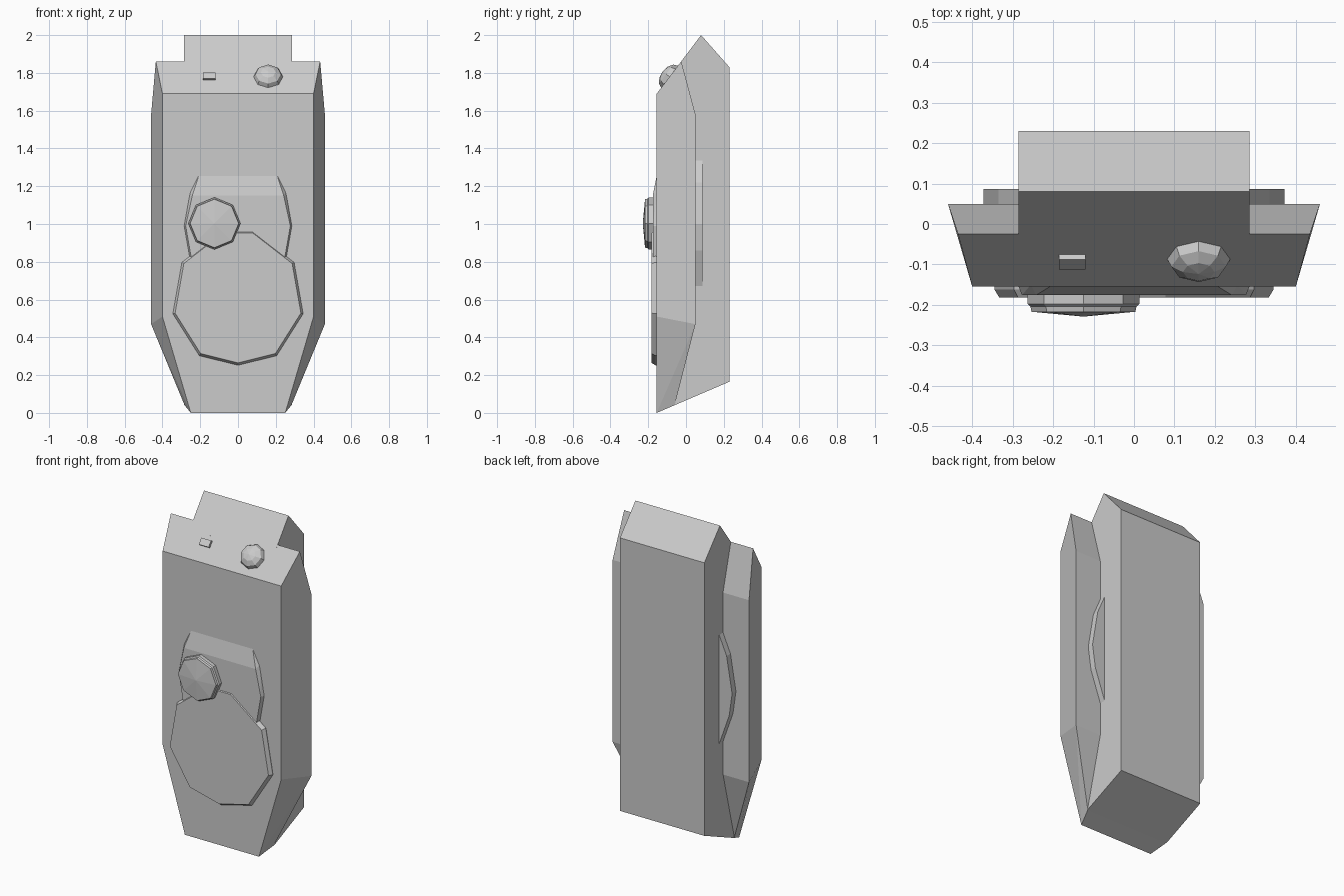
import bpy, bmesh, math
from mathutils import Matrix, Vector

if "Cube" in bpy.data.objects:
    bpy.data.objects.remove(bpy.data.objects["Cube"])


def finish(name, bm):
    bmesh.ops.recalc_face_normals(bm, faces=bm.faces)
    me = bpy.data.meshes.new(name)
    bm.to_mesh(me)
    bm.free()
    ob = bpy.data.objects.new(name, me)
    bpy.context.collection.objects.link(ob)
    return ob


def loft(name, rings, tip=None):
    """Skin matching rings of points and close both ends (optional tip)."""
    bm = bmesh.new()
    rows = [[bm.verts.new(p) for p in r] for r in rings]
    n = len(rows[0])
    for a, b in zip(rows, rows[1:]):
        for i in range(n):
            j = (i + 1) % n
            bm.faces.new((a[i], a[j], b[j], b[i]))
    bm.faces.new(rows[0])
    if tip:
        t = bm.verts.new(tip)
        for i in range(n):
            bm.faces.new((rows[-1][i], rows[-1][(i + 1) % n], t))
    else:
        bm.faces.new(rows[-1])
    return finish(name, bm)


def hull(name, half_points):
    """Convex shell of points mirrored across x = 0."""
    bm = bmesh.new()
    for x, y, z in half_points:
        for s in (-1, 1):
            bm.verts.new((s * x, y, z))
    bmesh.ops.convex_hull(bm, input=bm.verts)
    bmesh.ops.dissolve_limit(bm, angle_limit=0.02, verts=bm.verts, edges=bm.edges)
    return finish(name, bm)


def flat(outline, y, s=1.0, c=(0, 0)):
    return [(c[0] + (x - c[0]) * s, y, c[1] + (z - c[1]) * s) for x, z in outline]


def on_slope(y):
    return Matrix.Translation((0, y, 1.69 + 1.319 * (y + 0.155))) @ \
        Matrix.Rotation(math.atan(1.319), 4, 'X')


# Rear housing block
side = [(-0.06, 0.041), (0.23, 0.165), (0.23, 1.83), (0.08, 2.0), (-0.06, 1.815)]
loft("rear_housing", [[(x, y, z) for y, z in side] for x in (-0.285, 0.285)])

# Wide front shell with tapered flanks
hull("front_shell", [
    (0.40, -0.155, 1.69), (0.40, -0.155, 0.51), (0.25, -0.155, 0.0),
    (0.435, -0.025, 1.861), (0.46, 0.05, 1.58), (0.46, 0.05, 0.47),
    (0.283, -0.06, 0.041)])

# Side grips showing behind the shell
grip = [(0.27, 1.37), (0.335, 1.22), (0.372, 1.0), (0.352, 0.86), (0.27, 0.63)]
for s, label in ((-1, "left"), (1, "right")):
    pts = [(s * x, z) for x, z in grip]
    loft(label + "_grip", [flat(pts, 0.03), flat(pts, 0.087)])

# Raised panel with sloping top edge
hull("raised_panel", [
    (0.2, -0.15, 1.28), (0.205, -0.176, 1.15), (0.255, -0.15, 1.17),
    (0.242, -0.176, 1.15), (0.287, -0.15, 0.99), (0.277, -0.176, 0.99),
    (0.25, -0.15, 0.78), (0.24, -0.176, 0.78)])

# Large round plate
half = [(0.205, 0.303), (0.345, 0.525), (0.297, 0.797), (0.08, 0.965)]
disc = [(0, 0.252)] + half + [(-x, z) for x, z in reversed(half)]
loft("round_plate", [flat(disc, -0.15), flat(disc, -0.162),
                     flat(disc, -0.182, 0.965, (0, 0.62))])

# Octagonal dial with shallow cone face
c = (-0.125, 1.003)
octa = [(c[0] + 0.138 * math.cos(i * math.pi / 4),
         c[1] + 0.138 * math.sin(i * math.pi / 4)) for i in range(8)]
loft("dial", [flat(octa, y, s, c) for y, s in
              ((-0.15, 0.97), (-0.175, 1), (-0.198, 1), (-0.204, 0.95), (-0.217, 0.93))],
     (c[0], -0.229, c[1]))

# Domed knob on the top slope
bm = bmesh.new()
bmesh.ops.create_uvsphere(bm, u_segments=8, v_segments=6, radius=1,
                          matrix=Matrix.Translation((0.16, 0, 0)) @ on_slope(-0.087)
                          @ Matrix.Diagonal((0.078, 0.073, 0.046, 1)))
finish("top_knob", bm)

# Small button on the top slope
bm = bmesh.new()
bmesh.ops.create_cube(bm, size=1, matrix=Matrix.Translation((-0.153, 0, 0)) @ on_slope(-0.088)
                      @ Matrix.Diagonal((0.066, 0.04, 0.03, 1)))
finish("top_button", bm)
